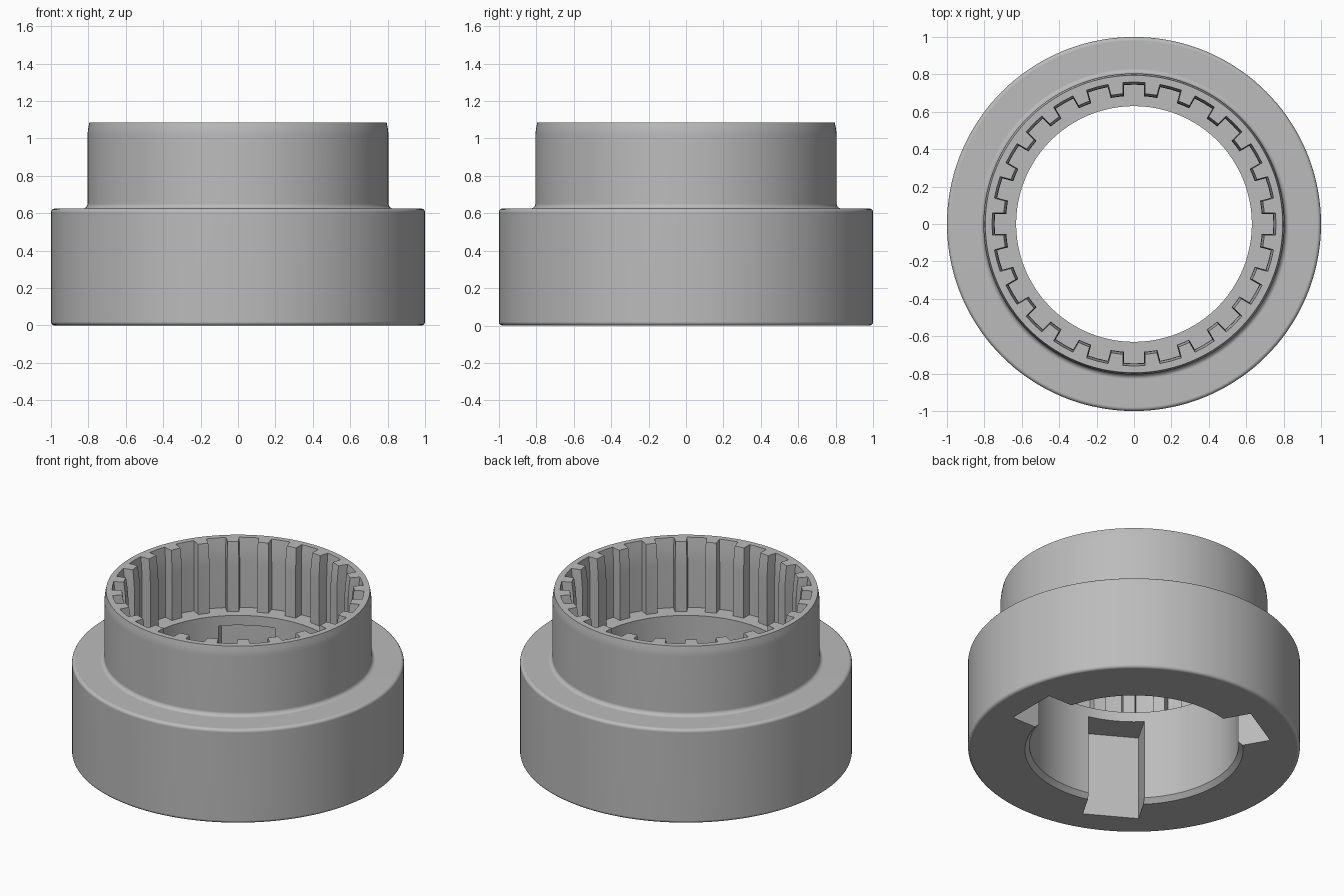
import bpy, bmesh, math
from mathutils import Matrix

cube = bpy.data.objects.get("Cube")
if cube:
    bpy.data.objects.remove(cube, do_unlink=True)

steel = bpy.data.materials.new("grey steel")
steel.use_nodes = True
colour = (0.5, 0.5, 0.5, 1)
steel.diffuse_color = colour
steel.node_tree.nodes["Principled BSDF"].inputs["Base Color"].default_value = colour

SEGMENTS = 144
GROOVES = 24
FLOOR = 0.625


def make_object(name, bm):
    bmesh.ops.recalc_face_normals(bm, faces=bm.faces[:])
    mesh = bpy.data.meshes.new(name)
    bm.to_mesh(mesh)
    bm.free()
    mesh.materials.append(steel)
    obj = bpy.data.objects.new(name, mesh)
    bpy.context.collection.objects.link(obj)
    return obj


def bridge(bm, a, b):
    n = len(a)
    for i in range(n):
        j = (i + 1) % n
        bm.faces.new((a[i], a[j], b[j], b[i]))


def fillet(cx, cz, r, start, end, steps=4):
    angles = [math.radians(start + (end - start) * i / steps) for i in range(steps + 1)]
    return [(cx + r * math.cos(a), cz + r * math.sin(a)) for a in angles]


# Flanged collar: a closed radius/height profile turned about z
profile = [(0.63, 0.03), (0.657, 0)]
profile += fillet(0.98, 0.02, 0.02, -90, 0)
profile += fillet(0.98, 0.605, 0.02, 0, 90)
profile += fillet(0.83, 0.65, 0.025, 270, 180)
profile += [(0.805, 1.02), (0.801, 1.055), (0.795, 1.085), (0.63, 1.085)]

bm = bmesh.new()
rings = []
for r, z in profile:
    rings.append([bm.verts.new((r * math.cos(math.tau * i / SEGMENTS),
                                r * math.sin(math.tau * i / SEGMENTS), z))
                  for i in range(SEGMENTS)])
for k in range(len(rings)):
    bridge(bm, rings[k], rings[(k + 1) % len(rings)])
collar = make_object("splined_collar", bm)


# Splined socket cutter: grooved outline that flares toward the mouth
def spline_ring(bm, z, grow):
    tip, root, half = 0.685 + grow, 0.745 + grow, 0.054 + grow * 0.4
    ring = []
    for g in range(GROOVES):
        centre = math.tau * g / GROOVES
        a_tip, a_root = math.asin(half / tip), math.asin(half / root)
        outline = [(tip, -a_tip), (root, -a_root), (root, 0), (root, a_root),
                   (tip, a_tip), (tip, math.pi / GROOVES)]
        ring += [bm.verts.new((r * math.cos(centre + a), r * math.sin(centre + a), z))
                 for r, a in outline]
    return ring


bm = bmesh.new()
levels = [(FLOOR, 0), (0.93, 0), (0.99, 0.003), (1.04, 0.008), (1.085, 0.014), (1.12, 0.02)]
rings = [spline_ring(bm, z, grow) for z, grow in levels]
for low, high in zip(rings, rings[1:]):
    bridge(bm, low, high)
bm.faces.new(rings[0])
bm.faces.new(rings[-1])
cutters = [make_object("socket_cutter", bm)]

# Three flat-backed keyways opening downward into the bore
for k in range(3):
    bm = bmesh.new()
    bmesh.ops.create_cube(bm, size=1)
    place = (Matrix.Rotation(math.tau * k / 3, 4, "Z") @ Matrix.Translation((0.61, 0, 0.23))
             @ Matrix.Diagonal((0.4, 0.34, 0.66, 1)))
    bmesh.ops.transform(bm, matrix=place, verts=bm.verts[:])
    cutters.append(make_object("keyway_cutter", bm))

bpy.ops.object.select_all(action="DESELECT")
collar.select_set(True)
bpy.context.view_layer.objects.active = collar
for cutter in cutters:
    cutter.hide_render = True
    cut = collar.modifiers.new("cut", "BOOLEAN")
    cut.operation = "DIFFERENCE"
    cut.solver = "EXACT"
    cut.object = cutter
    bpy.ops.object.modifier_apply(modifier=cut.name)
    bpy.data.objects.remove(cutter, do_unlink=True)

# Smooth turned surfaces with crisp edges
bpy.ops.object.shade_smooth_by_angle(angle=math.radians(30))
weighted = collar.modifiers.new("weighted normals", "WEIGHTED_NORMAL")
weighted.keep_sharp = True
